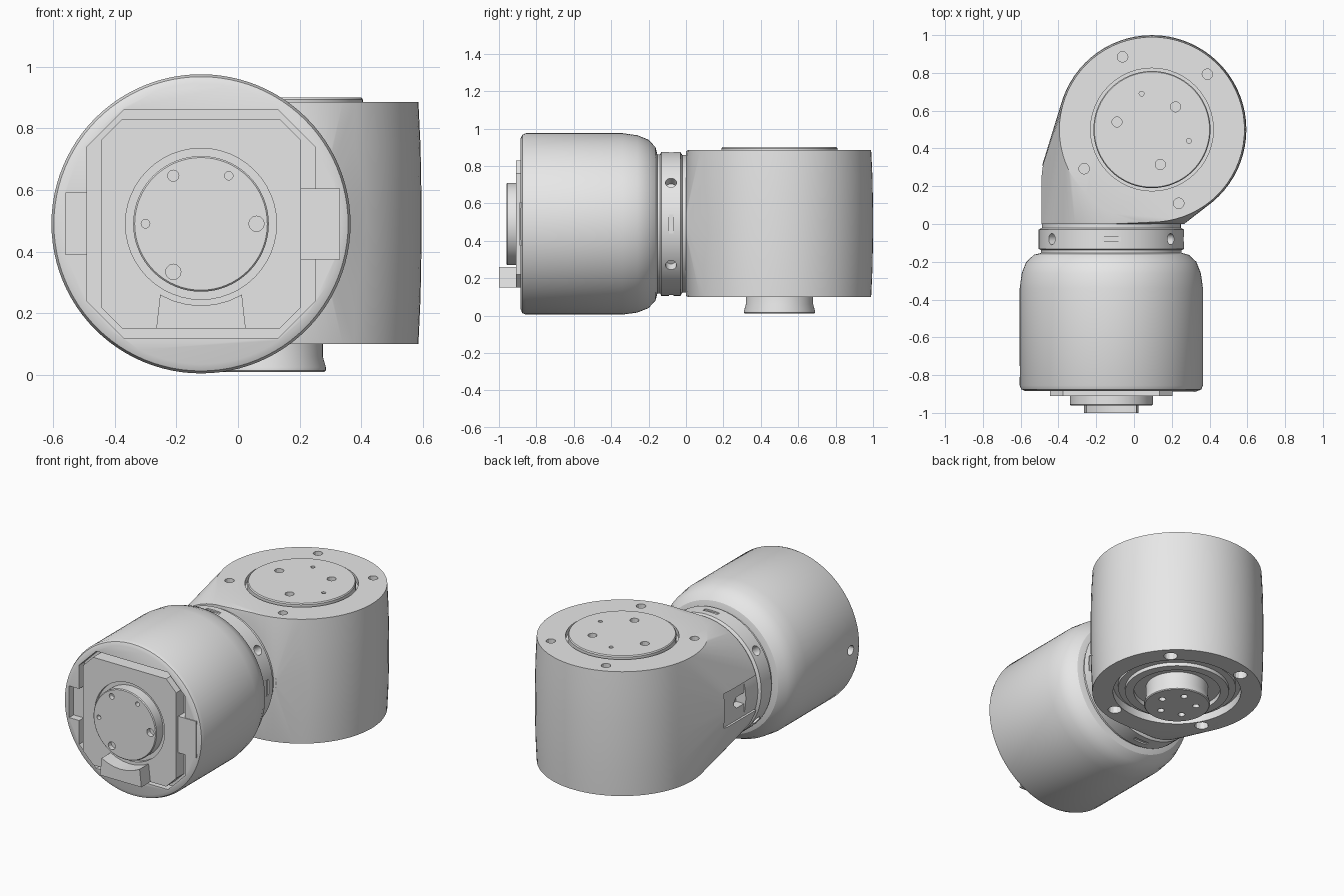
import bpy, bmesh
from math import sin, cos, radians, pi, tau
from mathutils import Vector, Matrix

old = bpy.data.objects.get("Cube")
if old:
    bpy.data.objects.remove(old, do_unlink=True)

GREY = (0.8, 0.8, 0.8, 1)
mat = bpy.data.materials.new("plain grey")
mat.use_nodes = True
mat.diffuse_color = GREY
mat.node_tree.nodes["Principled BSDF"].inputs["Base Color"].default_value = GREY

CAN = Vector((-0.12, 0, 0.49))      # motor axis, running forwards
ELBOW = Vector((0.095, 0.5, 0))     # upright joint axis
FORWARD = Matrix.Translation(CAN) @ Matrix.Rotation(pi / 2, 4, 'X')
UPRIGHT = Matrix.Translation(ELBOW)


def finish(bm, name, matrix=Matrix()):
    bmesh.ops.transform(bm, matrix=matrix, verts=bm.verts)
    bmesh.ops.recalc_face_normals(bm, faces=bm.faces)
    mesh = bpy.data.meshes.new(name)
    bm.to_mesh(mesh)
    bm.free()
    mesh.materials.append(mat)
    ob = bpy.data.objects.new(name, mesh)
    bpy.context.collection.objects.link(ob)
    return ob


def lathe(name, profile, matrix, n=64):
    """Closed solid from (radius, height) points, first and last capped."""
    bm = bmesh.new()
    rings = [[bm.verts.new((r * cos(tau * i / n), r * sin(tau * i / n), h))
              for i in range(n)] for r, h in profile]
    for a, b in zip(rings, rings[1:]):
        for i in range(n):
            j = (i + 1) % n
            bm.faces.new((a[i], a[j], b[j], b[i]))
    bm.faces.new(rings[0])
    bm.faces.new(rings[-1])
    return finish(bm, name, matrix)


def prism(name, points, h0, h1, matrix):
    bm = bmesh.new()
    low = bm.faces.new([bm.verts.new((x, y, h0)) for x, y in points])
    ext = bmesh.ops.extrude_face_region(bm, geom=[low])["geom"]
    bmesh.ops.translate(bm, vec=(0, 0, h1 - h0),
                        verts=[v for v in ext if isinstance(v, bmesh.types.BMVert)])
    if not low.is_valid or len(bm.faces) < len(points) + 2:
        bmesh.ops.holes_fill(bm, edges=bm.edges)
    return finish(bm, name, matrix)


def drum(r, h0, h1, matrix, n=48):
    return lathe("cutter", [(r, h0), (r, h1)], matrix, n)


def chamfered(w, h, c):
    return [(w, c - h), (w, h - c), (w - c, h), (c - w, h),
            (-w, h - c), (-w, c - h), (c - w, -h), (w - c, -h)]


def box(w, h):
    return [(w, -h), (w, h), (-w, h), (-w, -h)]


def cut(target, cutters):
    bpy.context.view_layer.objects.active = target
    for c in cutters:
        m = target.modifiers.new("cut", 'BOOLEAN')
        m.operation, m.solver, m.object = 'DIFFERENCE', 'EXACT', c
        bpy.ops.object.modifier_apply(modifier=m.name)
        bpy.data.objects.remove(c, do_unlink=True)


def at(base, x, y):
    return base @ Matrix.Translation((x, y, 0))


def radial(angle, along, base=FORWARD):
    """Local z points outwards from the motor axis."""
    return (base @ Matrix.Translation((0, 0, along))
            @ Matrix.Rotation(radians(angle), 4, 'Z') @ Matrix.Rotation(pi / 2, 4, 'Y'))


# Motor can with a soft back shoulder and a recessed front
can = lathe("motor_can", [(.36, .15), (.41, .163), (.45, .2), (.474, .26), (.485, .34),
                          (.485, .855), (.477, .875), (.455, .885)], FORWARD, 96)
cut(can, [prism("cutter", chamfered(.37, .37, .12), .83, 1, FORWARD),
          prism("cutter", box(.44, .1), .84, 1, FORWARD),
          drum(.03, .4, .6, radial(180, .78), 16)])

# Front plate, pad, cover disc and clamp block
plate = prism("front_plate", chamfered(.325, .34, .07), .8, .91, FORWARD)
cut(plate, [drum(.245, .89, 1, FORWARD)])
prism("side_pad", box(.065, .115), .82, .89, at(FORWARD, .385, 0))
cover = lathe("front_cover_disc", [(.22, .86), (.22, .955), (.215, .96)], FORWARD)
cut(cover, [drum(r, .93, 1, at(FORWARD, .18 * cos(radians(a)), .18 * sin(radians(a))), 12)
            for a, r in ((0, .025), (60, .014), (120, .018), (180, .014), (240, .025))])
arc = [(.265 * cos(radians(a)), .265 * sin(radians(a))) for a in range(300, 235, -10)]
prism("front_clamp_block", arc + [(-.145, -.34), (.145, -.34)], .86, 1.0, FORWARD)

# Neck ring between the two housings
neck = lathe("neck_ring", [(.368, -.1), (.368, .02), (.385, .03), (.385, .132),
                           (.372, .138), (.372, .18)], FORWARD, 72)
cut(neck, [drum(.03, .33, .45, radial(a, .08), 14) for a in (-35, 35, 145, 215)]
    + [prism("cutter", box(.012, .05), .375, .45, radial(a, .08)) for a in (0, 90, 270)])

# Elbow housing: skin stretched from the neck circle over the upright drum
bm = bmesh.new()
for i in range(72):
    a = tau * i / 72
    for y in (0, .13, .25):
        bm.verts.new((CAN.x + .385 * cos(a), y, CAN.z + .385 * sin(a)))
    for r, z in ((.49, .1), (.497, .25), (.5, .42), (.5, .57), (.497, .74), (.49, .885)):
        bm.verts.new((ELBOW.x + r * cos(a), ELBOW.y + r * sin(a), z))
hull = bmesh.ops.convex_hull(bm, input=bm.verts)
loose = {v for v in hull["geom_interior"] + hull["geom_unused"]
         if isinstance(v, bmesh.types.BMVert)}
bmesh.ops.delete(bm, geom=list(loose), context='VERTS')
bmesh.ops.dissolve_limit(bm, angle_limit=radians(.3), verts=bm.verts, edges=bm.edges)
elbow = finish(bm, "elbow_housing")
cutters = [drum(.325, .85, 1, UPRIGHT), drum(.37, 0, .15, UPRIGHT)]
for a in (45, 112, 210, 290):
    spot = at(UPRIGHT, .415 * cos(radians(a)), .415 * sin(radians(a)))
    cutters += [drum(.028, .84, 1, spot, 12), drum(.04, 0, .15, spot, 12)]
# Cable window on the side: shallow flat with a slot inside
cutters += [prism("cutter", box(.17, .11), .355, .6, radial(180, -.14)),
            prism("cutter", chamfered(.12, .035, .025), .3, .5, radial(180, -.08))]
cut(elbow, cutters)

# Output disc on top
disc = lathe("top_disc", [(.31, .82), (.31, .893), (.305, .9)], UPRIGHT)
cut(disc, [drum(r, .87, 1, at(UPRIGHT, x, y), 12) for x, y, r in
           ((.125, .12, .027), (-.185, .04, .027), (.045, -.185, .027),
            (-.055, .19, .013), (.195, -.06, .013))])

# Stepped bearing and hub underneath
lathe("bottom_bearing_ring", [(.34, .17), (.34, .125), (.3, .125), (.3, .102), (.25, .102),
                              (.25, .13), (.1, .13)], UPRIGHT)
hub = lathe("bottom_hub", [(.18, .16), (.18, .06), (.19, .025), (.19, .015), (.185, .01)], UPRIGHT)
cut(hub, [drum(.02, 0, .04, at(UPRIGHT, .11 * cos(tau * i / 5), .11 * sin(tau * i / 5)), 12)
          for i in range(5)])

# Smooth curved walls, keep the machined edges crisp
bpy.ops.object.select_all(action='DESELECT')
for ob in bpy.context.collection.objects:
    if ob.type == 'MESH' and mat.name in ob.data.materials:
        ob.select_set(True)
        bpy.context.view_layer.objects.active = ob
bpy.ops.object.shade_smooth_by_angle(angle=radians(28))
